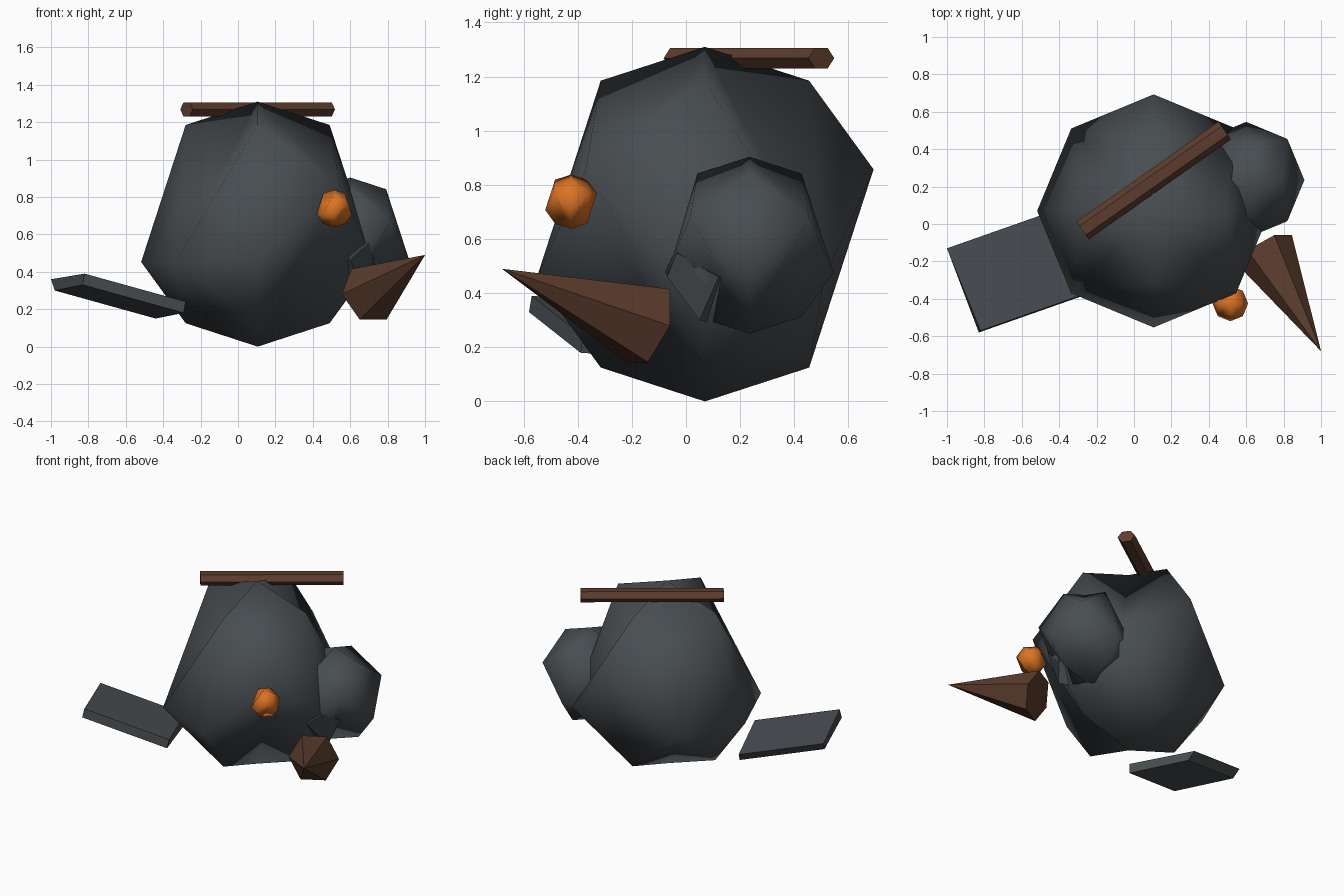
import bpy, bmesh, math
from mathutils import Vector, Matrix

if "Cube" in bpy.data.objects:
    bpy.data.objects.remove(bpy.data.objects["Cube"])


def material(name, rgb):
    m = bpy.data.materials.new(name)
    m.diffuse_color = (*rgb, 1)
    m.use_nodes = True
    m.node_tree.nodes["Principled BSDF"].inputs["Base Color"].default_value = m.diffuse_color
    return m


GREY = material("slate grey", (0.065, 0.075, 0.083))
BROWN = material("bark brown", (0.107, 0.046, 0.026))
ORANGE = material("orange", (0.70, 0.17, 0.018))


def finish(name, bm, mat, smooth=False):
    bmesh.ops.recalc_face_normals(bm, faces=bm.faces[:])
    me = bpy.data.meshes.new(name)
    bm.to_mesh(me)
    bm.free()
    me.materials.append(mat)
    for p in me.polygons:
        p.use_smooth = smooth
    ob = bpy.data.objects.new(name, me)
    bpy.context.collection.objects.link(ob)
    return ob


def faceted_ball(name, centre, r, waist, mat):
    """Reduced 8 x 5 ball: four shoulder points, eight waist points that sit
    high (1) or low (-1) starting at +x, and four lower points."""
    bm = bmesh.new()
    c = Vector(centre)

    def point(polar, turn):
        p, a = math.radians(polar), math.radians(turn)
        return bm.verts.new(c + r * Vector((math.sin(p) * math.cos(a),
                                            math.sin(p) * math.sin(a), math.cos(p))))

    mid = [point(72 if h > 0 else 108, i * 45) for i, h in enumerate(waist)]
    for pole_angle, ring_angle in ((0, 36), (180, 144)):
        pole = point(pole_angle, 0)
        ring = [point(ring_angle, i * 90) for i in range(4)]
        for i in range(4):
            front, before, after = mid[2 * i], mid[2 * i - 1], mid[2 * i + 1]
            for diag in (before, after):
                bm.faces.new((pole, ring[i], diag))
                bm.faces.new((ring[i], front, diag))
    return finish(name, bm, mat, True)


def slab(name, outer, inward, mat):
    """Box swept from an outer end quad along a vector."""
    bm = bmesh.new()
    a = [bm.verts.new(p) for p in outer]
    b = [bm.verts.new(Vector(p) + Vector(inward)) for p in outer]
    bm.faces.new(a)
    bm.faces.new(b)
    for i in range(4):
        j = (i + 1) % 4
        bm.faces.new((a[i], a[j], b[j], b[i]))
    return finish(name, bm, mat)


def rod(name, start, end, r1, r2, mat, squash=1.0):
    """Six-sided cone or bar between two points."""
    start, end = Vector(start), Vector(end)
    axis = end - start
    bm = bmesh.new()
    bmesh.ops.create_cone(bm, cap_ends=True, segments=6, radius1=r1, radius2=r2,
                          depth=axis.length)
    bmesh.ops.remove_doubles(bm, verts=bm.verts[:], dist=0.0005)
    z = axis.normalized()
    x = Vector((0, 0, 1)).cross(z).normalized()
    y = z.cross(x)
    turn = Matrix((x, y, z)).transposed().to_4x4()
    # create_cone puts its first corner on +y, so roll it onto the level axis
    roll = Matrix.Rotation(math.radians(90), 4, 'Z')
    flat = Matrix.Diagonal((1, squash, 1, 1))
    bm.transform(Matrix.Translation((start + end) / 2) @ turn @ flat @ roll)
    return finish(name, bm, mat)


# body and head
faceted_ball("body", (0.105, 0.07, 0.655), 0.655, (-1, -1, 1, -1, -1, -1, -1, 1), GREY)
faceted_ball("head", (0.6, 0.235, 0.577), 0.327, (-1, 1, -1, -1, 1, -1, -1, 1), GREY)

# eye
faceted_ball("eye", (0.515, -0.425, 0.738), 0.1, (-1, 1, 1, -1, -1, -1, -1, 1), ORANGE)

# beak
rod("beak", (0.70, -0.14, 0.28), (1.0, -0.68, 0.49), 0.165, 0.0, BROWN)

# perch bar
rod("perch_bar", (-0.275, -0.035, 1.268), (0.485, 0.50, 1.268), 0.058, 0.058, BROWN, 0.75)

# left wing plate
slab("left_wing",
     ((-1.0, -0.13, 0.36), (-0.82, -0.57, 0.39), (-0.83, -0.58, 0.33), (-0.98, -0.17, 0.30)),
     (0.54, 0.19, -0.15), GREY)

# right wing plate, mostly sunk in the body
slab("right_wing",
     ((0.70, -0.035, 0.55), (0.73, 0.12, 0.46), (0.68, 0.05, 0.30), (0.60, -0.07, 0.46)),
     (-0.4, 0.15, -0.03), GREY)
